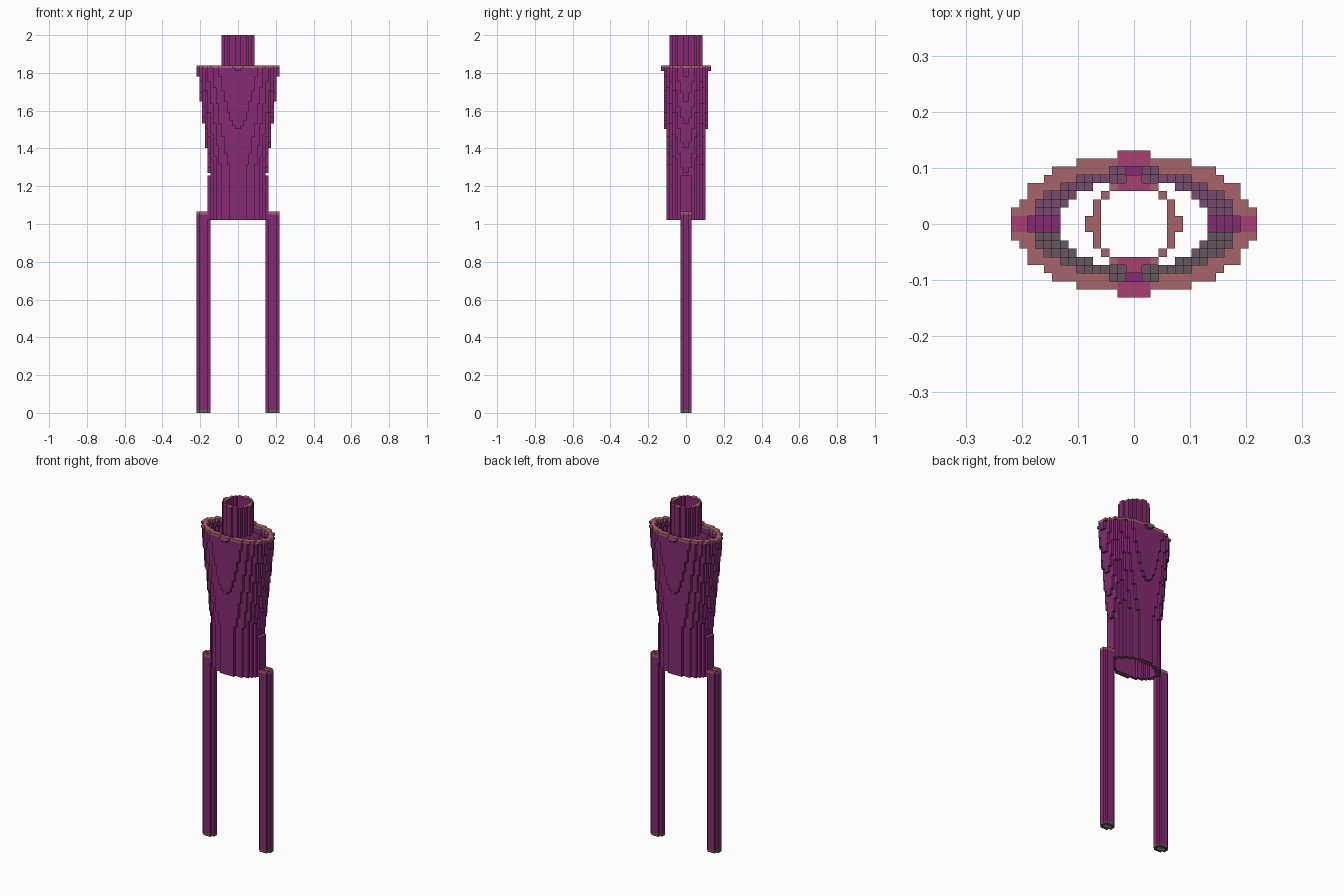
import bpy
import bmesh
from math import sqrt

if "Cube" in bpy.data.objects:
    bpy.data.objects.remove(bpy.data.objects["Cube"], do_unlink=True)

V = 2 / 137  # edge length of one block


def material(name, r, g, b):
    m = bpy.data.materials.new(name)
    m.use_nodes = True
    m.diffuse_color = (r, g, b, 1)
    m.node_tree.nodes["Principled BSDF"].inputs["Base Color"].default_value = (r, g, b, 1)
    return m


MATERIALS = [
    material("purple", 0.235, 0.024, 0.17),
    material("rose_brown", 0.38, 0.125, 0.14),
    material("pink", 0.40, 0.05, 0.17),
    material("mauve", 0.18, 0.07, 0.155),
    material("warm_grey", 0.14, 0.09, 0.11),
    material("dark_grey", 0.12, 0.11, 0.10),
]
PURPLE, ROSE, PINK, MAUVE, GREY, DARK = range(len(MATERIALS))


def ellipse(a, b, dx=0.5, dy=0.85):
    """Set of block columns that fill an ellipse, mirrored in both axes."""
    cells = set()
    for j in range(int(b) + 1):
        if j + dy >= b:
            continue
        reach = a * sqrt(1 - ((j + dy) / b) ** 2)
        for i in range(int(a) + 1):
            if i + dx <= reach:
                cells |= {(x, y) for x in (i, -1 - i) for y in (j, -1 - j)}
    return cells


def top_colour(x, y, is_rim):
    """Rims are rose with pink at the middle of each side; ledges are darker."""
    if is_rim:
        return PINK if -2 <= x <= 1 or (-1 <= y <= 0 and abs(x + 0.5) > 8) else ROSE
    if -1 <= y <= 0 or -1 <= x <= 0:
        return PURPLE
    return MAUVE if y > 0 else GREY


def blocks(name, layers):
    """Skin a stack of (bottom, top, cells, side colour) layers with outer faces."""
    bm = bmesh.new()

    def face(corners, mat):
        f = bm.faces.new([bm.verts.new((x * V, y * V, z * V)) for x, y, z in corners])
        f.material_index = mat

    last = len(layers) - 1
    for n, (lo, hi, cells, side) in enumerate(layers):
        above = layers[n + 1][2] if n < last else set()
        below = layers[n - 1][2] if n else set()
        for x, y in cells:
            X, Y = x + 1, y + 1
            # sides
            for step, (p, q) in {(1, 0): ((X, y), (X, Y)), (-1, 0): ((x, Y), (x, y)),
                                 (0, 1): ((X, Y), (x, Y)), (0, -1): ((x, y), (X, y))}.items():
                if (x + step[0], y + step[1]) not in cells:
                    face([(*p, lo), (*q, lo), (*q, hi), (*p, hi)], side)
            # rims of the lowest and topmost layer, ledges between
            if (x, y) not in above:
                face([(x, y, hi), (X, y, hi), (X, Y, hi), (x, Y, hi)],
                     top_colour(x, y, n in (0, last)))
            # undersides
            if (x, y) not in below:
                face([(x, y, lo), (x, Y, lo), (X, Y, lo), (X, y, lo)], DARK)

    bmesh.ops.remove_doubles(bm, verts=bm.verts, dist=V / 100)
    mesh = bpy.data.meshes.new(name)
    bm.to_mesh(mesh)
    bm.free()
    for m in MATERIALS:
        mesh.materials.append(m)
    obj = bpy.data.objects.new(name, mesh)
    bpy.context.collection.objects.link(obj)


# waist and flaring chest, one open shell with a thicker rose rim
torso = [(70, 86, ellipse(11, 7, dy=0.65) - ellipse(9.5, 5.8), PURPLE)]
for z in range(86, 126):
    a = 11.5 + (z + 0.5 - 95) * 0.112
    b = 7.86 + (z + 0.5 - 103) * 0.0476
    wall_x, wall_y = (2.2, 1.9) if z >= 123 else (1.5, 1.2)
    shell = ellipse(a, b) - ellipse(a - wall_x, b - wall_y)
    torso.append((z, z + 1, shell, ROSE if z == 125 else PURPLE))
blocks("torso", torso)

# open neck tube
tube = ellipse(6, 6, 0.75, 0.75) - ellipse(4.8, 4.8, 0.75, 0.75)
blocks("neck", [(125, 137, tube, PURPLE)])

# straight hollow legs with clipped corners and coloured ends
section = ({(x, y) for x in (10, 14) for y in (-1, 0)}
           | {(x, y) for x in (11, 12, 13) for y in (-2, 1)})
for name, cells in (("left_leg", section),
                    ("right_leg", {(-1 - x, y) for x, y in section})):
    blocks(name, [(0, 1, cells, DARK), (1, 72, cells, PURPLE), (72, 73, cells, ROSE)])
